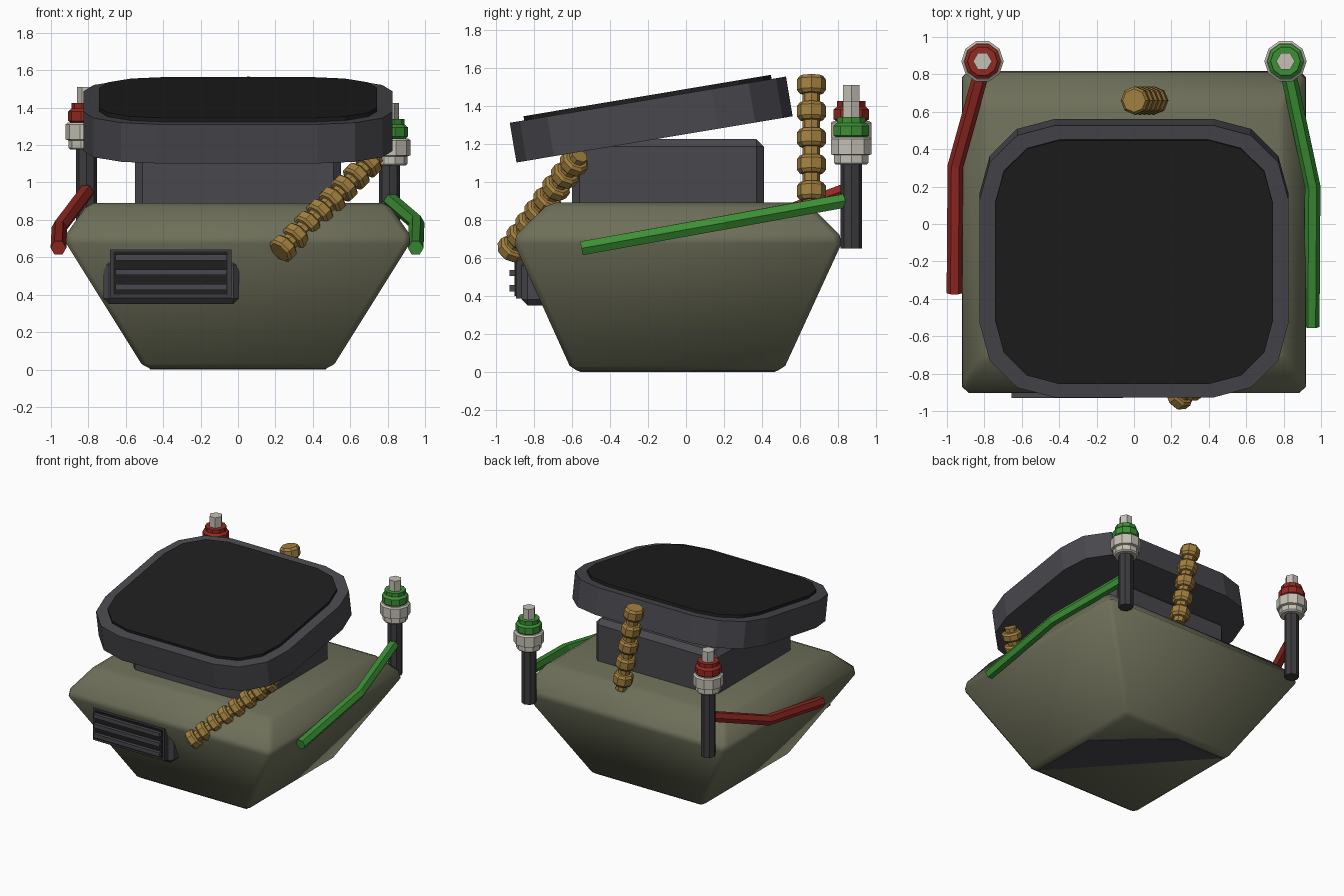
import bpy, bmesh, math
from mathutils import Vector, Matrix

if "Cube" in bpy.data.objects:
    bpy.data.objects.remove(bpy.data.objects["Cube"])


def mat(name, r, g, b):
    m = bpy.data.materials.new(name)
    m.diffuse_color = (r, g, b, 1)
    m.use_nodes = True
    m.node_tree.nodes["Principled BSDF"].inputs["Base Color"].default_value = m.diffuse_color
    return m


OLIVE = mat("olive", 0.155, 0.16, 0.10)
GREY = mat("slate_grey", 0.065, 0.064, 0.075)
ROD = mat("dark_grey", 0.045, 0.045, 0.05)
BLACK = mat("black", 0.013, 0.013, 0.013)
RED = mat("red", 0.30, 0.022, 0.016)
GREEN = mat("green", 0.045, 0.28, 0.035)
BRASS = mat("brass", 0.36, 0.215, 0.05)
WHITE = mat("off_white", 0.55, 0.53, 0.46)


def add(name, bm, material, matrix=None):
    bmesh.ops.recalc_face_normals(bm, faces=bm.faces[:])
    me = bpy.data.meshes.new(name)
    bm.to_mesh(me)
    bm.free()
    me.materials.append(material)
    ob = bpy.data.objects.new(name, me)
    bpy.context.collection.objects.link(ob)
    if matrix:
        ob.matrix_world = matrix
    return ob


def loft(name, rings, material, matrix=None):
    """Closed skin through rings of equal point count."""
    bm = bmesh.new()
    vs = [[bm.verts.new(p) for p in r] for r in rings]
    n = len(vs[0])
    for a, b in zip(vs, vs[1:]):
        for i in range(n):
            j = (i + 1) % n
            bm.faces.new((a[i], a[j], b[j], b[i]))
    bm.faces.new(vs[0][::-1])
    bm.faces.new(vs[-1])
    return add(name, bm, material, matrix)


def rect(x, y0, y1, z):
    return [(-x, y0, z), (x, y0, z), (x, y1, z), (-x, y1, z)]


def lathe(name, profile, sides, material, matrix):
    rings = [[(r * math.cos(2 * math.pi * i / sides), r * math.sin(2 * math.pi * i / sides), z)
              for i in range(sides)] for r, z in profile]
    return loft(name, rings, material, matrix)


def box(name, x0, x1, y0, y1, z0, z1, material, bevel=0):
    ring = lambda z: [(x0, y0, z), (x1, y0, z), (x1, y1, z), (x0, y1, z)]
    ob = loft(name, [ring(z0), ring(z1)], material)
    if bevel:
        add_bevel(ob, bevel, 1)
    return ob


def add_bevel(ob, width, segments):
    m = ob.modifiers.new("bevel", 'BEVEL')
    m.width, m.segments = width, segments
    m.limit_method = 'ANGLE'
    m.angle_limit = math.radians(20)


def rounded(hx, hy, r, z, steps=3):
    pts = []
    for k, (sx, sy) in enumerate([(1, 1), (-1, 1), (-1, -1), (1, -1)]):
        for i in range(steps + 1):
            a = math.pi / 2 * (k + i / steps)
            pts.append((sx * (hx - r) + r * math.cos(a), sy * (hy - r) + r * math.sin(a), z))
    return pts


def along(a, b):
    """Matrix placing local z from a towards b."""
    a, b = Vector(a), Vector(b)
    return Matrix.Translation(a) @ (b - a).to_track_quat('Z', 'Y').to_matrix().to_4x4()


# Hull: narrow base, wide waist, sloping shoulder
hull = loft("hull", [rect(0.50, -0.60, 0.51, 0.004), rect(0.935, -0.915, 0.83, 0.70),
                     rect(0.80, -0.72, 0.64, 0.89)], OLIVE)
add_bevel(hull, 0.03, 1)
for p in hull.data.polygons:
    p.use_smooth = True

# Dark patch on the underside
patch = [(0.47, -0.56), (0.47, 0.03), (-0.02, 0.47), (-0.47, 0.47)]
loft("base_patch", [[(x, y, z) for x, y in patch] for z in (0.0, 0.006)], GREY)

# Neck block between hull and head
box("neck", -0.55, 0.55, -0.60, 0.41, 0.85, 1.225, GREY, 0.04)

# Tilted head slab with dark screen plate
tilt = Matrix.Translation((0, -0.183, 1.328)) @ Matrix.Rotation(math.radians(9.5), 4, 'X')
loft("head", [rounded(0.825, 0.737, 0.40, z) for z in (-0.106, 0.106)], GREY, tilt)
loft("screen", [rounded(0.742, 0.66, 0.34, z) for z in (0.10, 0.128)], BLACK, tilt)

# Terminal posts with stacked collars, and a cable hanging from each
for side, sx, dz, colour in (("left", -1, 0.085, RED), ("right", 1, 0.0, GREEN)):
    at = Matrix.Translation((sx * 0.81, 0.87, 0))
    lathe(side + "_post_rod", [(0.056, 0.65), (0.056, 1.12 + dz)], 8, ROD, at)
    lathe(side + "_post_collar", [(0.085, 1.09 + dz), (0.095, 1.10 + dz), (0.095, 1.14 + dz),
          (0.113, 1.145 + dz), (0.113, 1.225 + dz), (0.10, 1.235 + dz)], 10, WHITE, at)
    lathe(side + "_post_ring", [(0.08, 1.23 + dz), (0.098, 1.245 + dz), (0.098, 1.295 + dz),
          (0.08, 1.31 + dz), (0.08, 1.34 + dz)], 10, colour, at)
    lathe(side + "_post_tip", [(0.05, 1.32 + dz), (0.05, 1.425 + dz)], 6, WHITE, at)


def cable(name, pts, radius, material):
    """Six-sided tube through a few points."""
    pts = [Vector(p) for p in pts]
    rings = []
    for i, p in enumerate(pts):
        d = (pts[min(i + 1, len(pts) - 1)] - pts[max(i - 1, 0)]).normalized()
        u = d.cross(Vector((0, 0, 1))).normalized()
        w = u.cross(d)
        rings.append([p + radius * (math.cos(k * math.pi / 3) * u + math.sin(k * math.pi / 3) * w)
                      for k in range(6)])
    return loft(name, rings, material)


cable("left_cable", [(-0.81, 0.83, 0.95), (-0.955, 0.31, 0.76), (-0.96, -0.37, 0.65)], 0.042, RED)
cable("right_cable", [(0.82, 0.83, 0.90), (0.955, 0.20, 0.785), (0.95, -0.55, 0.65)], 0.042, GREEN)


# Beaded brass stacks: alternating wide and narrow hex sections
def bead_stack(name, a, b, count):
    pitch = (Vector(b) - Vector(a)).length / count
    prof = []
    for i in range(count):
        z = i * pitch
        prof += [(0.046, z), (0.046, z + 0.3 * pitch), (0.062, z + 0.32 * pitch),
                 (0.076, z + 0.45 * pitch), (0.076, z + 0.85 * pitch), (0.062, z + 0.98 * pitch)]
    lathe(name, prof, 8, BRASS, along(a, b))


bead_stack("rear_bead_stack", (0.12, 0.66, 0.86), (0.0, 0.66, 1.56), 5)
bead_stack("front_bead_stack", (0.74, -0.56, 1.14), (0.22, -0.935, 0.625), 8)

# Front vent: housing, dark panel, three slats
box("vent_housing", -0.72, 0.005, -0.865, -0.55, 0.35, 0.59, GREY, 0.03)
box("vent_frame", -0.685, -0.035, -0.895, -0.70, 0.385, 0.645, ROD)
box("vent_panel", -0.665, -0.055, -0.902, -0.85, 0.40, 0.63, BLACK)
for i in range(3):
    z = 0.44 + 0.08 * i
    box("vent_slat", -0.655, -0.06, -0.93, -0.88, z - 0.016, z + 0.016, GREY)
